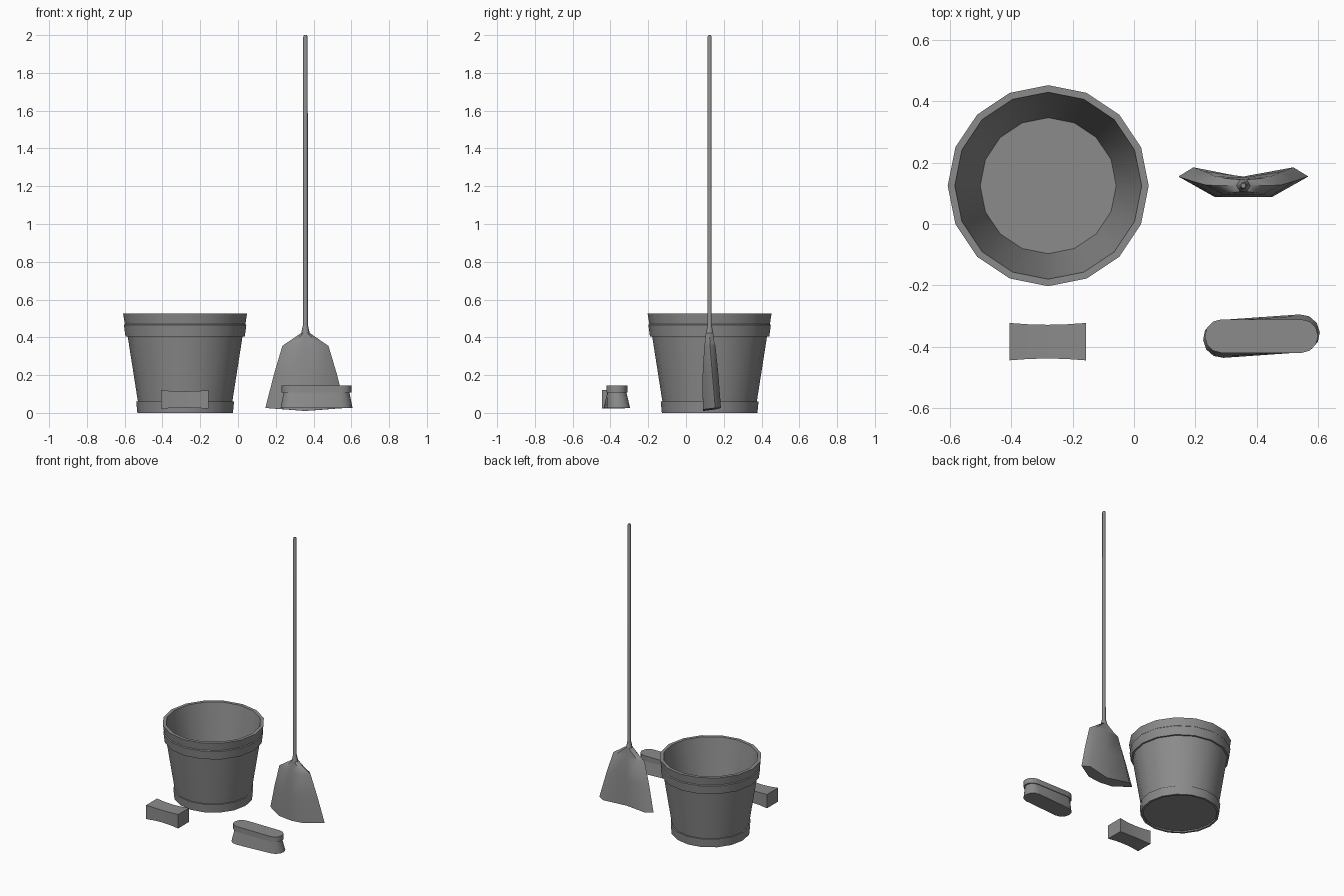
import bpy, bmesh
from math import sin, cos, pi, radians

cube = bpy.data.objects.get("Cube")
if cube:
    bpy.data.objects.remove(cube)

grey = bpy.data.materials.new("plain_grey")
grey.use_nodes = True
grey.diffuse_color = (0.26, 0.26, 0.26, 1)
grey.node_tree.nodes["Principled BSDF"].inputs["Base Color"].default_value = grey.diffuse_color


def loft(name, rings, location, smooth=32):
    """Skin a stack of equal-length rings and cap both ends."""
    bm = bmesh.new()
    loops = [[bm.verts.new(p) for p in ring] for ring in rings]
    n = len(loops[0])
    for a, b in zip(loops, loops[1:]):
        for i in range(n):
            j = (i + 1) % n
            bm.faces.new((a[i], a[j], b[j], b[i]))
    bm.faces.new(loops[0][::-1])
    bm.faces.new(loops[-1])
    bmesh.ops.recalc_face_normals(bm, faces=bm.faces)
    mesh = bpy.data.meshes.new(name)
    bm.to_mesh(mesh)
    bm.free()
    mesh.materials.append(grey)
    obj = bpy.data.objects.new(name, mesh)
    obj.location = location
    bpy.context.collection.objects.link(obj)
    bpy.ops.object.select_all(action='DESELECT')
    obj.select_set(True)
    bpy.context.view_layer.objects.active = obj
    bpy.ops.object.shade_smooth_by_angle(angle=radians(smooth))
    return obj


def circle(r, z, sides):
    return [(r * cos(2 * pi * i / sides), r * sin(2 * pi * i / sides), z) for i in range(sides)]


def lathe(name, profile, sides, location, smooth=32):
    return loft(name, [circle(r, z, sides) for r, z in profile], location, smooth)


# Bucket: recessed base, foot band, tapered wall, two rim bands, hollow inside
lathe("bucket", [
    (0.238, 0.015), (0.238, 0.005), (0.253, 0.005), (0.259, 0.065), (0.25, 0.065),
    (0.304, 0.41), (0.316, 0.41), (0.324, 0.47), (0.319, 0.475), (0.328, 0.53),
    (0.305, 0.53), (0.222, 0.05)], 16, (-0.28, 0.125, 0))

# Broom handle with a flared collar
lathe("broom_handle", [
    (0.024, 0.415), (0.021, 0.43), (0.013, 0.465), (0.012, 1.99), (0.008, 2.0)],
    6, (0.357, 0.125, 0), 65)


# Broom head: crescent cross-sections, mirrored left to right
def crescent(z, front_x, end_x, back_x, front_y, end_y, back_y, mid_y, dip=0):
    right = [(front_x, front_y, z - dip / 2), (end_x, end_y, z), (back_x, back_y, z)]
    left = [(-x, y, h) for x, y, h in reversed(right)]
    return [(0, front_y, z - dip)] + right + [(0, mid_y, z - dip / 2)] + left


loft("broom_head", [
    crescent(0.026, 0.095, 0.212, 0.163, -0.036, 0.03, 0.06, 0.028, 0.016),
    crescent(0.2, 0.085, 0.168, 0.128, -0.037, 0.015, 0.047, 0.03),
    crescent(0.355, 0.065, 0.122, 0.092, -0.028, 0.002, 0.031, 0.026),
    crescent(0.38, 0.05, 0.085, 0.06, -0.024, 0.001, 0.024, 0.023),
    crescent(0.422, 0.012, 0.024, 0.012, -0.02, 0, 0.02, 0.02)],
    (0.357, 0.125, 0), 50)


# Scrubbing brush: rounded handle block over a flared, slightly twisted bristle block
def stadium(z, half, r, turn=0, steps=6):
    pts = []
    for side in (1, -1):
        for i in range(steps + 1):
            a = -pi / 2 + pi * i / steps
            x, y = side * (half - r + r * cos(a)), side * r * sin(a)
            t = radians(turn)
            pts.append((x * cos(t) - y * sin(t), x * sin(t) + y * cos(t), z))
    return pts


brush_at = (0.416, -0.366, 0)
loft("brush_handle", [stadium(0.108, 0.185, 0.055), stadium(0.145, 0.185, 0.055)], brush_at)
loft("brush_bristles", [
    stadium(0.025, 0.191, 0.062, 4), stadium(0.045, 0.187, 0.059, 3),
    stadium(0.109, 0.174, 0.05)], brush_at)


# Sponge: block pinched at its middle
def slab(x, pinch):
    y, z = 0.061 - pinch, 0.049 - pinch
    return [(x, -y, -z), (x, y, -z), (x, y, z), (x, -y, z)]


loft("sponge", [slab(x, 0.006 * (1 - (x / 0.125) ** 2))
                for x in (-0.125, -0.06, 0, 0.06, 0.125)], (-0.282, -0.384, 0.071))

# Rest the lowest part on the ground
bpy.data.objects["bucket"].location.z -= 0.005
